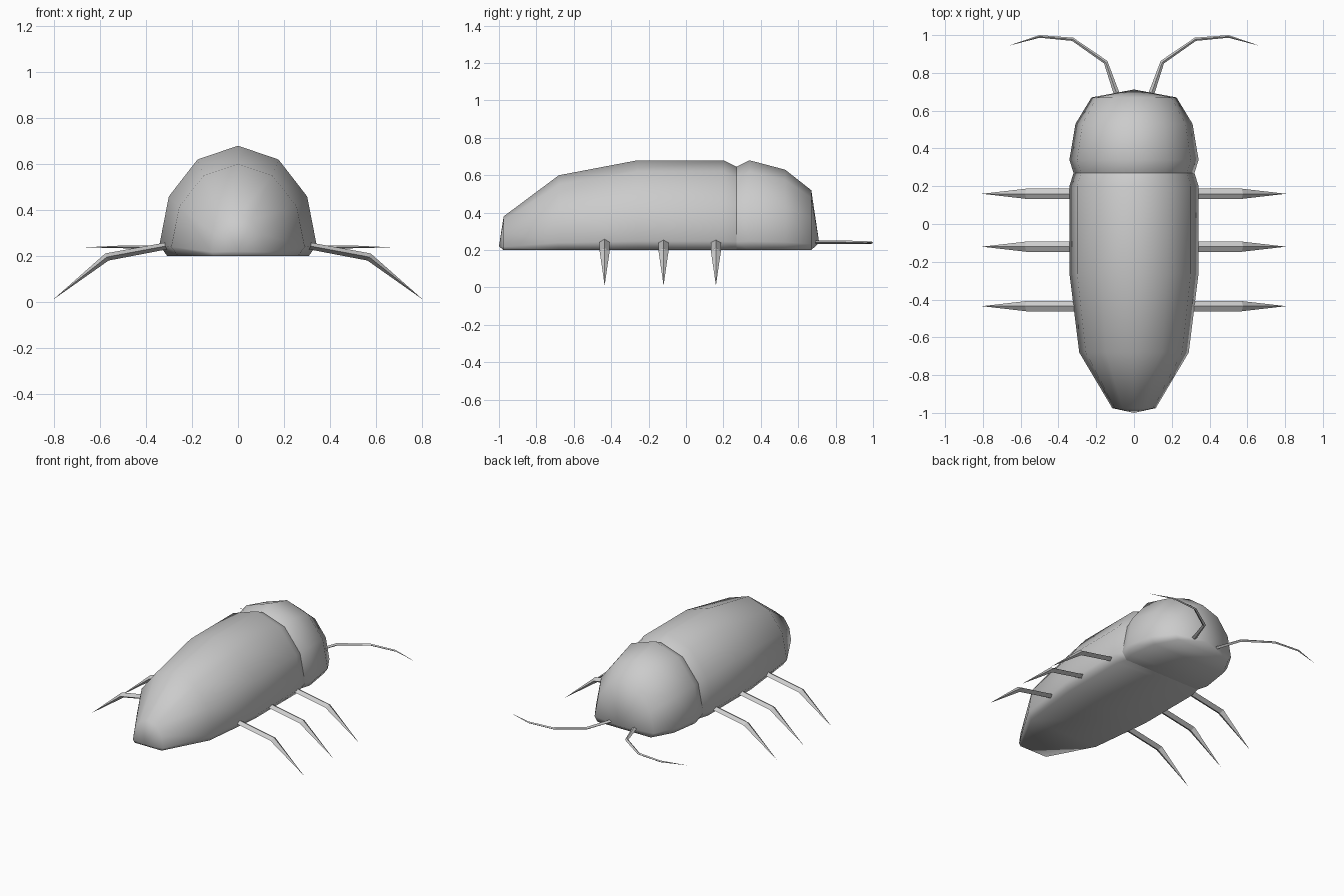
import bpy, bmesh, math
from mathutils import Vector

if "Cube" in bpy.data.objects:
    bpy.data.objects.remove(bpy.data.objects["Cube"])

grey = bpy.data.materials.new("shell grey")
grey.diffuse_color = (0.6, 0.6, 0.6, 1)
grey.use_nodes = True
grey.node_tree.nodes["Principled BSDF"].inputs["Base Color"].default_value = grey.diffuse_color


def finish(name, bm, smooth):
    bmesh.ops.recalc_face_normals(bm, faces=bm.faces)
    me = bpy.data.meshes.new(name)
    bm.to_mesh(me)
    bm.free()
    me.materials.append(grey)
    for p in me.polygons:
        p.use_smooth = smooth
    ob = bpy.data.objects.new(name, me)
    bpy.context.collection.objects.link(ob)
    return ob


def skin(bm, rings, tips):
    """Bridge rings of points; close each end with a fan to a tip, or a cap."""
    rows = [[bm.verts.new(p) for p in r] for r in rings]
    n = len(rows[0])
    for a, b in zip(rows, rows[1:]):
        for i in range(n):
            j = (i + 1) % n
            bm.faces.new((a[i], a[j], b[j], b[i]))
    for row, tip in zip((rows[0], rows[-1]), tips):
        if tip is None:
            bm.faces.new(row)
        else:
            t = bm.verts.new(tip)
            for i in range(n):
                bm.faces.new((row[i], row[(i + 1) % n], t))


# Domed cross-section with a flat belly: (share of half width, share of height)
half = [(0.515, 0.875), (0.88, 0.54), (1, 0.1), (0.9, 0)]
SECTION = [(0, 1)] + half + [(-u, v) for u, v in reversed(half)]
BELLY = 0.2


def shell(name, stations, tips):
    bm = bmesh.new()
    rings = [[(u * w, y, BELLY + v * (top - BELLY)) for u, v in SECTION]
             for y, w, top in stations]
    skin(bm, rings, tips)
    return finish(name, bm, True)


# Wing case and head, as (y, half width, top height); they meet in a groove
shell("wing_case", [(-0.975, 0.115, 0.38), (-0.68, 0.29, 0.60), (-0.26, 0.342, 0.68),
                    (0.20, 0.342, 0.68), (0.27, 0.32, 0.645)],
      [(0, -1.0, 0.22), (0, 0.27, 0.4)])
shell("head", [(0.27, 0.32, 0.645), (0.34, 0.342, 0.68), (0.53, 0.31, 0.63),
               (0.67, 0.225, 0.52)],
      [(0, 0.27, 0.4), (0, 0.712, 0.24)])
for name in ("wing_case", "head"):
    # Hide the inner wall at the groove so the shells shade separately
    me = bpy.data.objects[name].data
    bm = bmesh.new()
    bm.from_mesh(me)
    inner = [v for v in bm.verts if abs(v.co.y - 0.27) < 1e-4 and abs(v.co.z - 0.4) < 1e-4]
    bmesh.ops.delete(bm, geom=inner, context='VERTS')
    bm.to_mesh(me)
    bm.free()


def limb(name, path, sizes, tip, side):
    """Four-sided tapering tube; sizes are (horizontal, vertical) half extents."""
    pts = [Vector((x * side, y, z)) for x, y, z in path]
    end = Vector((tip[0] * side, tip[1], tip[2]))
    chain = pts + [end]
    rings = []
    for i, (p, (h, v)) in enumerate(zip(pts, sizes)):
        d = (chain[i + 1] - p).normalized()
        if i:
            d = (d + (p - chain[i - 1]).normalized()).normalized()
        across = d.cross(Vector((0, 0, 1))).normalized()
        up = across.cross(d)
        rings.append([p + across * h, p + up * v, p - across * h, p - up * v])
    bm = bmesh.new()
    skin(bm, rings, [None, end])
    finish(name, bm, False)


for side, label in ((1, "right"), (-1, "left")):
    # Three bent, pointed legs on each side
    for y, part in ((0.16, "front"), (-0.12, "middle"), (-0.435, "rear")):
        limb(f"{part}_leg_{label}", [(0.28, y, 0.25), (0.57, y, 0.196)],
             [(0.027, 0.015), (0.027, 0.017)], (0.805, y, 0.01), side)
    # Curved antenna
    limb(f"antenna_{label}",
         [(0.085, 0.67, 0.242), (0.15, 0.857, 0.242), (0.325, 0.978, 0.24), (0.50, 0.993, 0.24)],
         [(0.016, 0.010), (0.011, 0.009), (0.009, 0.007), (0.007, 0.006)],
         (0.67, 0.942, 0.238), side)
